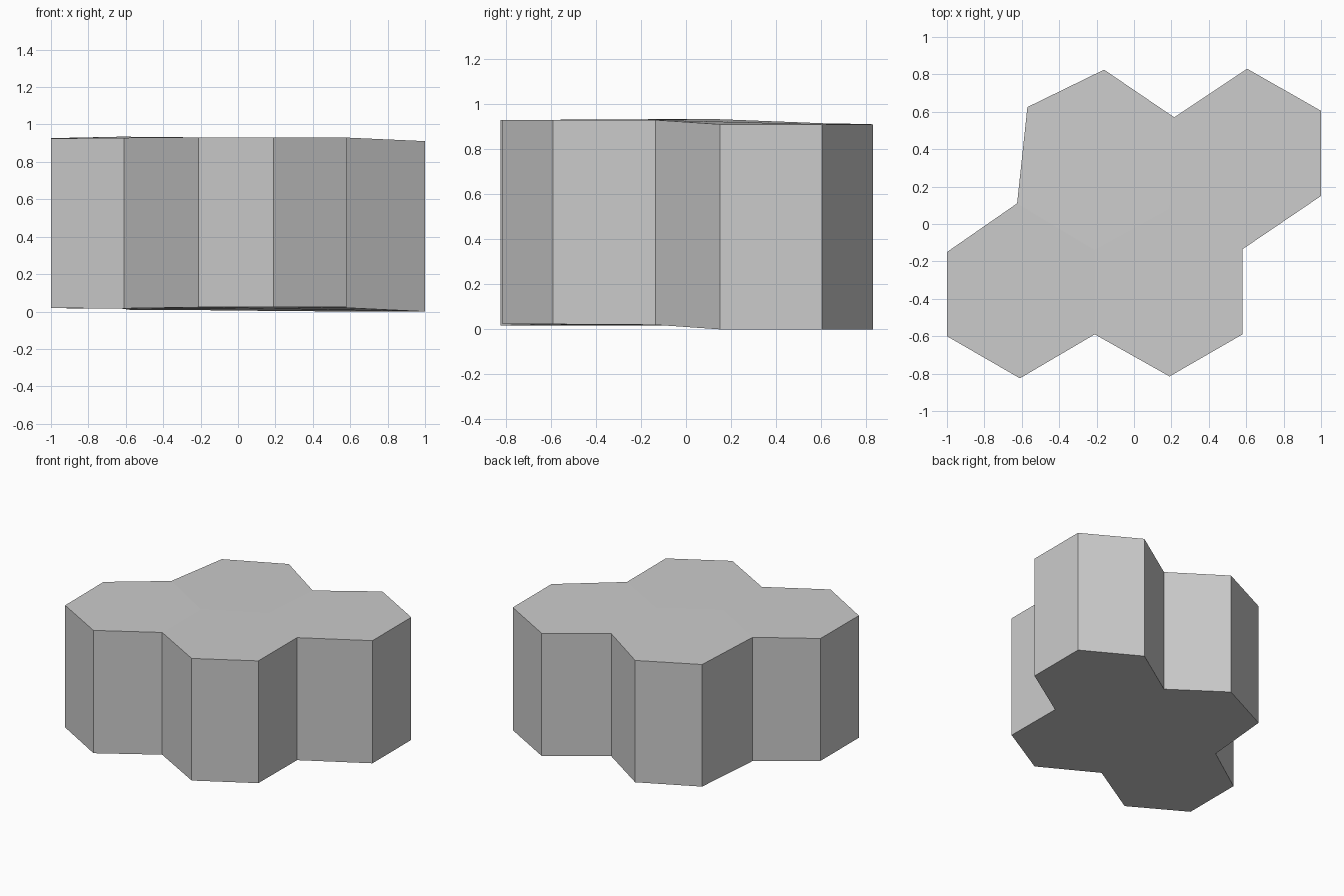
import bpy, bmesh

# Shared corners of the honeycomb: x, y, bottom z, top z
corners = [
    (-1.0, -0.15, 0.018, 0.927), (-1.0, -0.60, 0.018, 0.925),
    (-0.61, -0.825, 0.017, 0.929), (-0.21, -0.59, 0.023, 0.931),
    (0.19, -0.815, 0.024, 0.931), (0.58, -0.59, 0.023, 0.931),
    (0.58, -0.135, 0.02, 0.93), (1.0, 0.15, 0.0, 0.911),
    (1.0, 0.605, 0.0, 0.911), (0.605, 0.83, 0.0, 0.911),
    (0.215, 0.57, 0.003, 0.913), (-0.16, 0.825, 0.007, 0.912),
    (-0.57, 0.625, 0.008, 0.915), (-0.625, 0.11, 0.016, 0.935),
    (-0.21, -0.14, 0.02, 0.931), (0.19, 0.08, 0.015, 0.925),
]
# Four hexagonal cells, counter-clockwise
cells = [
    (0, 1, 2, 3, 14, 13),
    (3, 4, 5, 6, 15, 14),
    (13, 14, 15, 10, 11, 12),
    (15, 6, 7, 8, 9, 10),
]

bm = bmesh.new()
bottom = [bm.verts.new((x, y, b)) for x, y, b, t in corners]
top = [bm.verts.new((x, y, t)) for x, y, b, t in corners]

# Cell tops and undersides
for cell in cells:
    bm.faces.new([top[i] for i in cell])
    bm.faces.new([bottom[i] for i in reversed(cell)])

# Walls round the outer outline (first 14 corners)
for i in range(14):
    j = (i + 1) % 14
    bm.faces.new((bottom[i], bottom[j], top[j], top[i]))

bmesh.ops.recalc_face_normals(bm, faces=bm.faces)
mesh = bpy.data.meshes.new("hexagonal_column_cluster")
bm.to_mesh(mesh)
bm.free()
obj = bpy.data.objects.new("hexagonal_column_cluster", mesh)
bpy.context.collection.objects.link(obj)
